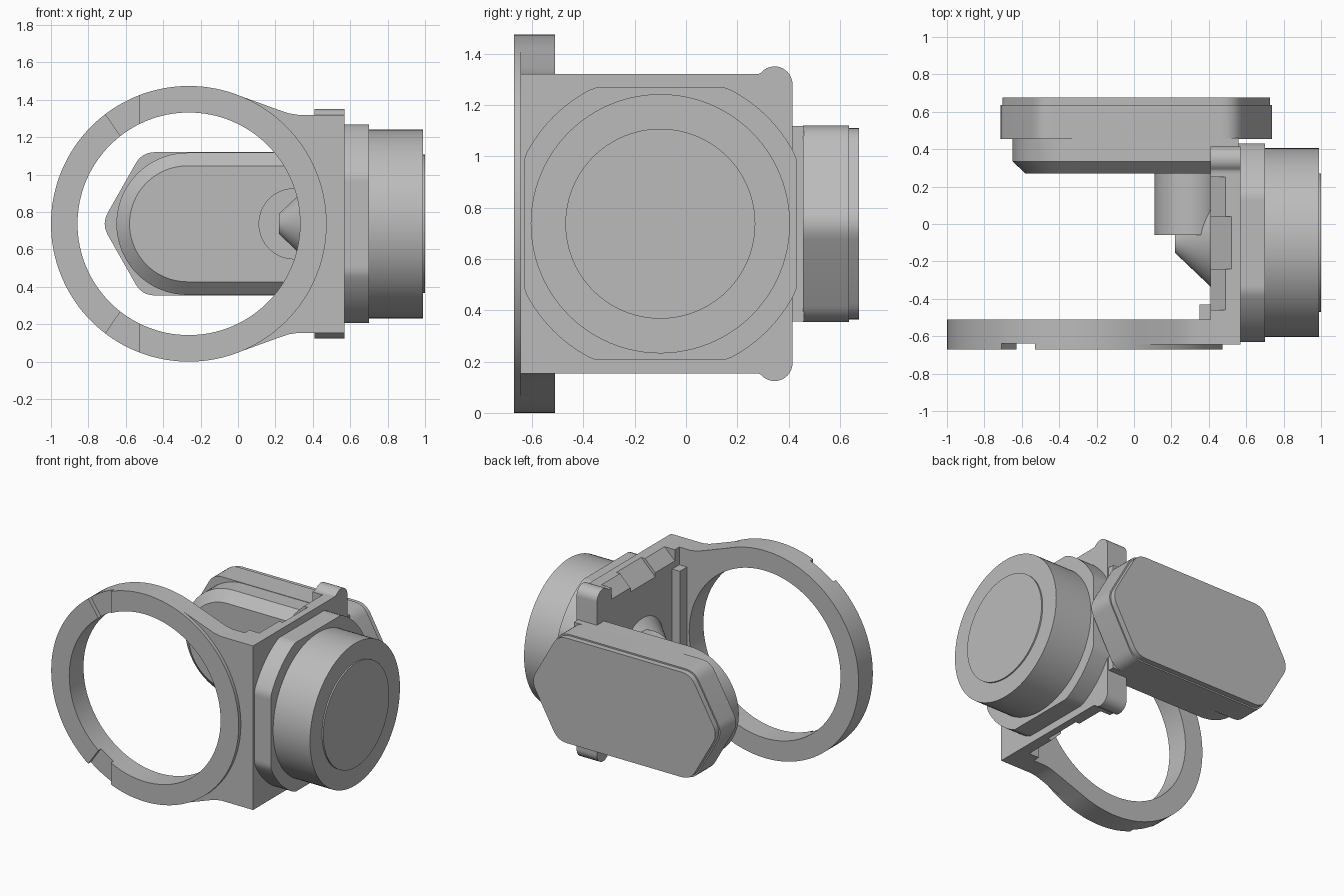
import bpy, bmesh
from math import sin, cos, radians
from mathutils import Vector

if "Cube" in bpy.data.objects:
    bpy.data.objects.remove(bpy.data.objects["Cube"], do_unlink=True)

ZC = 0.737   # height of the symmetry plane
YC = -0.10   # depth of the cap axis

grey = bpy.data.materials.new("plain_grey")
grey.use_nodes = True
grey.diffuse_color = (0.5, 0.5, 0.5, 1)
grey.node_tree.nodes["Principled BSDF"].inputs["Base Color"].default_value = (0.5, 0.5, 0.5, 1)


def arc(cx, cy, r, a0=0, a1=360, n=96):
    full = a1 - a0 == 360
    steps = n if full else n + 1
    angles = [radians(a0 + (a1 - a0) * i / n) for i in range(steps)]
    return [(cx + r * cos(a), cy + r * sin(a)) for a in angles]


def flip(pts):
    """Mirror a profile in height about the symmetry plane."""
    return [(u, 2 * ZC - z) for u, z in reversed(pts)]


def rounded(pts, d, n=6):
    """Round every corner of a polygon, starting d away from it."""
    out = []
    for i, p in enumerate(pts):
        p = Vector(p)
        a = p + (Vector(pts[i - 1]) - p).normalized() * d
        b = p + (Vector(pts[(i + 1) % len(pts)]) - p).normalized() * d
        for k in range(n + 1):
            t = k / n
            out.append(tuple(a * (1 - t) ** 2 + p * 2 * t * (1 - t) + b * t * t))
    return out


def loft(name, axis, sections):
    """Skin (position, profile) sections along x or y; profiles are (other, z)."""
    bm = bmesh.new()
    loops = []
    for pos, pts in sections:
        loops.append([bm.verts.new((pos, u, z) if axis == "x" else (u, pos, z)) for u, z in pts])
    bm.faces.new(loops[0])
    bm.faces.new(loops[-1])
    for low, high in zip(loops, loops[1:]):
        for i in range(len(low)):
            bm.faces.new((low[i - 1], low[i], high[i], high[i - 1]))
    bmesh.ops.recalc_face_normals(bm, faces=bm.faces)
    mesh = bpy.data.meshes.new(name)
    bm.to_mesh(mesh)
    bm.free()
    mesh.materials.append(grey)
    ob = bpy.data.objects.new(name, mesh)
    bpy.context.collection.objects.link(ob)
    return ob


def prism(name, axis, a, b, pts):
    return loft(name, axis, [(a, pts), (b, pts)])


def select(ob):
    bpy.ops.object.select_all(action="DESELECT")
    ob.select_set(True)
    bpy.context.view_layer.objects.active = ob


def combine(ob, other, operation="DIFFERENCE"):
    select(ob)
    mod = ob.modifiers.new("cut", "BOOLEAN")
    mod.operation = operation
    mod.solver = "EXACT"
    mod.object = other
    bpy.ops.object.modifier_apply(modifier=mod.name)
    bpy.data.objects.remove(other, do_unlink=True)


parts = []

# Front ring with its neck plate, round opening and two shallow notches
RX = -0.263
ring = prism("front_ring", "y", -0.67, -0.51, arc(RX, ZC, ZC, n=128))
neck_top = [(0.57, 1.32), (0.32, 1.32), (0.27, 1.328), (0.22, 1.345), (-0.02, 1.432)]
neck = prism("neck", "y", -0.645, -0.51, neck_top + flip(neck_top))
combine(ring, neck, "UNION")
combine(ring, prism("hole", "y", -0.8, -0.4, arc(RX, ZC, 0.595, n=128)))
notch = [(-0.775, 1.42), (-0.60, 1.165), (-0.53, 1.165), (-0.53, 1.5)]
for pts in (notch, flip(notch)):
    combine(ring, prism("notch", "y", -0.7, -0.64, pts))
parts.append(ring)

# Side wall with round ears at its rear corners
wall_top = arc(0.345, 1.28, 0.07, 0, 140, 16) + [(0.283, 1.321), (0.265, 1.32), (-0.645, 1.32)]
wall = prism("side_wall", "x", 0.41, 0.57, wall_top + flip(wall_top))


def chamfer(inset):
    return [(0.39, 1.22 - inset), (0.51 + inset, 1.34), (0.39, 1.34)]


# Sloped inner edges of the wall, with a deeper dip in the middle
for y0, y1, inset in ((-0.46, 0.25, 0), (-0.24, 0.04, 0.03)):
    for pts in (chamfer(inset), flip(chamfer(inset))):
        combine(wall, prism("chamfer", "y", y0, y1, pts))
parts.append(wall)

# Ledge in the corner between ring plate and wall
parts.append(prism("corner_ledge", "y", -0.52, -0.43,
                   [(0.35, 0.28), (0.42, 0.28), (0.42, 1.194), (0.35, 1.194)]))

# Collar: a round disc trimmed to a square
collar = [(min(max(y, YC - 0.53), YC + 0.53), min(max(z, ZC - 0.53), ZC + 0.53))
          for y, z in arc(YC, ZC, 0.59, n=128)]
parts.append(prism("collar", "x", 0.56, 0.70, collar))

# Round cap with a thin raised disc
parts.append(prism("cap", "x", 0.69, 0.99, arc(YC, ZC, 0.505)))
parts.append(prism("cap_disc", "x", 0.98, 1.0, arc(YC, ZC, 0.37)))

# Cone and post on the inner side of the wall
parts.append(loft("inner_cone", "x", [(0.22, arc(YC, ZC, 0.055, n=64)),
                                      (0.42, arc(YC, ZC, 0.245, n=64))]))
parts.append(prism("post", "y", -0.06, 0.29, arc(0.30, ZC, 0.19, n=64)))


# Rear arm with a round end and chamfered inner edge
def stadium(r):
    return arc(-0.27, ZC, r, 90, 270, 40) + [(0.56, ZC - r), (0.56, ZC + r)]


parts.append(loft("rear_arm", "y", [(0.27, stadium(0.31)), (0.335, stadium(0.38)),
                                    (0.46, stadium(0.38))]))


# Rear pad: long hexagon with soft corners and a slightly smaller cover
def hexagon(s):
    half = [(0.755 - s, ZC), (0.54 - s / 2, 1.12 - s), (-0.513 + s / 2, 1.12 - s), (-0.73 + s, ZC)]
    return rounded(half + flip(half)[1:-1], 0.07)


parts.append(prism("rear_pad", "y", 0.455, 0.636, hexagon(0)))
parts.append(prism("rear_pad_cover", "y", 0.63, 0.675, hexagon(0.01)))

for part in parts:
    select(part)
    bpy.ops.object.shade_smooth_by_angle(angle=radians(25))
